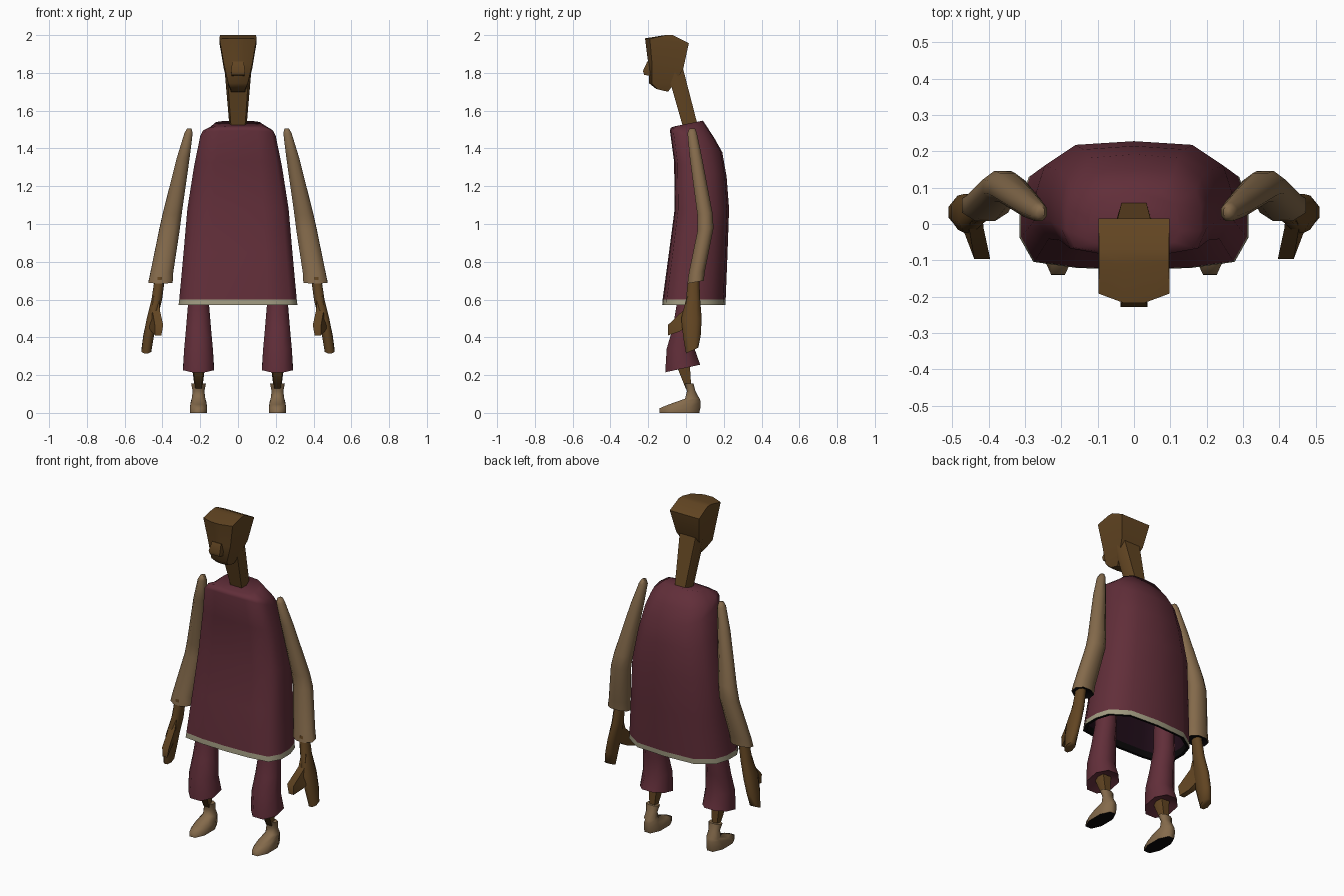
import bpy, bmesh, math


def material(name, *srgb):
    m = bpy.data.materials.new(name)
    lin = [((c / 255 + 0.055) / 1.055) ** 2.4 for c in srgb]
    m.diffuse_color = (*lin, 1)
    return m


MAROON = material("maroon cloth", 97, 46, 57)
SKIN = material("brown skin", 98, 69, 34)
TAN = material("tan cloth", 132, 106, 75)
CREAM = material("cream trim", 160, 154, 128)
PLUM = material("dark plum lining", 32, 13, 25)
BLACK = material("black underside", 10, 8, 9)


def outline(half):
    """Mirror a half outline (front to back, x >= 0) into a closed one."""
    return half + [(-x, y) for x, y in reversed(half) if x > 0]


ROBE = outline([(0, -1), (.5, -.97), (.88, -.87), (1, -.47), (1, .05),
                (.92, .53), (.6, .93), (0, 1)])
OCT = outline([(.42, -1), (1, -.45), (1, .45), (.42, 1)])
HEAD = outline([(.3, -1), (1, -.78), (1, 1)])
NECK = outline([(.8, -1), (1, -.1), (.75, 1)])
BOX = outline([(1, -1), (1, 1)])


def loft(name, shape, rings, mats, pair=False, angle=70, bands=(), cap=0):
    """Skin rings (centre x, half width, front y, back y, front z, back z, skew).
    bands gives the material index of the lowest strips, cap of the first end."""
    bm = bmesh.new()
    loops = []
    for cx, hw, yf, yb, zf, zb, *skew in rings:
        sk = skew[0] if skew else 0
        loops.append([bm.verts.new((cx + x * hw + y * sk,
                                    (yf + yb) / 2 + y * (yb - yf) / 2,
                                    (zf + zb) / 2 + y * (zb - zf) / 2))
                      for x, y in shape])
    n = len(shape)
    for k, (a, b) in enumerate(zip(loops, loops[1:])):
        for i in range(n):
            j = (i + 1) % n
            f = bm.faces.new((a[i], a[j], b[j], b[i]))
            f.material_index = bands[k] if k < len(bands) else 0
    bm.faces.new(loops[-1])
    bm.faces.new(loops[0]).material_index = cap
    bmesh.ops.recalc_face_normals(bm, faces=bm.faces)
    me = bpy.data.meshes.new(name)
    bm.to_mesh(me)
    bm.free()
    ob = bpy.data.objects.new(name, me)
    bpy.context.collection.objects.link(ob)
    for m in mats:
        me.materials.append(m)
    bpy.ops.object.select_all(action='DESELECT')
    ob.select_set(True)
    bpy.context.view_layer.objects.active = ob
    bpy.ops.object.shade_smooth_by_angle(angle=math.radians(angle))
    if pair:
        ob.modifiers.new("mirror", 'MIRROR').use_mirror_merge = False
    return ob


# Long hollow tunic: dark lining, black underside, pale hem, then the cloth
loft("tunic", ROBE, [
    (0, .190, -.050, .180, 1.40, 1.30),
    (0, .258, -.050, .218, 1.08, 1.08),
    (0, .278, -.080, .210, .85, .85),
    (0, .297, -.110, .193, .61, .61),
    (0, .297, -.110, .193, .57, .57),
    (0, .315, -.126, .208, .57, .57),
    (0, .311, -.124, .210, .60, .60),
    (0, .288, -.090, .220, .85, .85),
    (0, .268, -.060, .228, 1.08, 1.08),
    (0, .232, -.063, .215, 1.33, 1.25),
    (0, .200, -.085, .192, 1.495, 1.38),
    (0, .185, -.080, .150, 1.51, 1.455),
    (0, .125, -.060, .090, 1.517, 1.547),
], [MAROON, PLUM, BLACK, CREAM], bands=(1, 1, 1, 2, 2, 3), cap=1)

# Neck and head
loft("neck", NECK, [
    (0, .045, -.012, .060, 1.50, 1.53),
    (0, .070, -.095, -.015, 1.79, 1.82),
], [SKIN], angle=40)
loft("head", HEAD, [
    (0, .038, -.158, -.095, 1.715, 1.70),
    (0, .052, -.195, -.065, 1.745, 1.74),
    (0, .075, -.200, -.015, 1.85, 1.82),
    (0, .098, -.217, .015, 1.983, 1.957),
    (0, .096, -.110, -.070, 2.0, 2.0),
], [SKIN], angle=45)
loft("nose", BOX, [
    (0, .033, -.222, -.17, 1.79, 1.78),
    (0, .037, -.228, -.17, 1.81, 1.81),
    (0, .030, -.205, -.17, 1.86, 1.86),
], [SKIN], angle=45)

# Arms: sleeves with dark cuff ends, hands and thumbs
loft("sleeves", OCT, [
    (.410, .050, .020, .080, .70, .71),
    (.410, .064, .008, .094, .685, .70),
    (.403, .060, .015, .100, .74, .75),
    (.362, .054, .062, .146, .97, .98),
    (.348, .050, .060, .140, 1.05, 1.06),
    (.290, .034, .020, .085, 1.35, 1.35),
    (.262, .022, .008, .058, 1.48, 1.48),
    (.258, .012, .018, .048, 1.505, 1.505),
], [TAN, BLACK], pair=True, bands=(1,), cap=1)
loft("hands", OCT, [
    (.485, .026, .000, .065, .315, .345),
    (.474, .028, -.015, .078, .40, .41),
    (.455, .028, -.025, .083, .50, .50),
    (.430, .028, .000, .075, .60, .60),
    (.413, .027, .012, .070, .72, .72),
], [SKIN], pair=True)
loft("thumbs", BOX, [
    (.432, .016, -.095, -.035, .41, .43, .010),
    (.438, .022, -.096, .010, .465, .46, .020),
    (.442, .020, -.012, .050, .545, .54, .008),
    (.432, .016, .010, .050, .62, .62),
], [SKIN], pair=True, angle=50)

# Legs: trousers, ankles and dark-soled shoes
loft("trousers", OCT, [
    (.209, .050, -.060, .030, .24, .27),
    (.209, .082, -.110, .075, .215, .255),
    (.209, .076, -.102, .045, .34, .34),
    (.209, .066, -.070, .050, .45, .45),
    (.209, .056, -.050, .065, .57, .57),
    (.205, .052, -.045, .070, .72, .72),
], [MAROON], pair=True)
loft("ankles", NECK, [
    (.209, .020, -.002, .028, .13, .13),
    (.209, .036, -.050, .020, .25, .26),
], [SKIN], pair=True)
loft("shoes", OCT, [
    (.209, .045, -.140, .070, 0, 0),
    (.209, .046, -.139, .076, .025, .025),
    (.209, .042, -.090, .077, .045, .06),
    (.209, .036, -.005, .072, .075, .075),
    (.209, .031, .005, .050, .115, .115),
    (.209, .039, -.008, .040, .155, .155),
], [TAN, BLACK], pair=True, cap=1)
